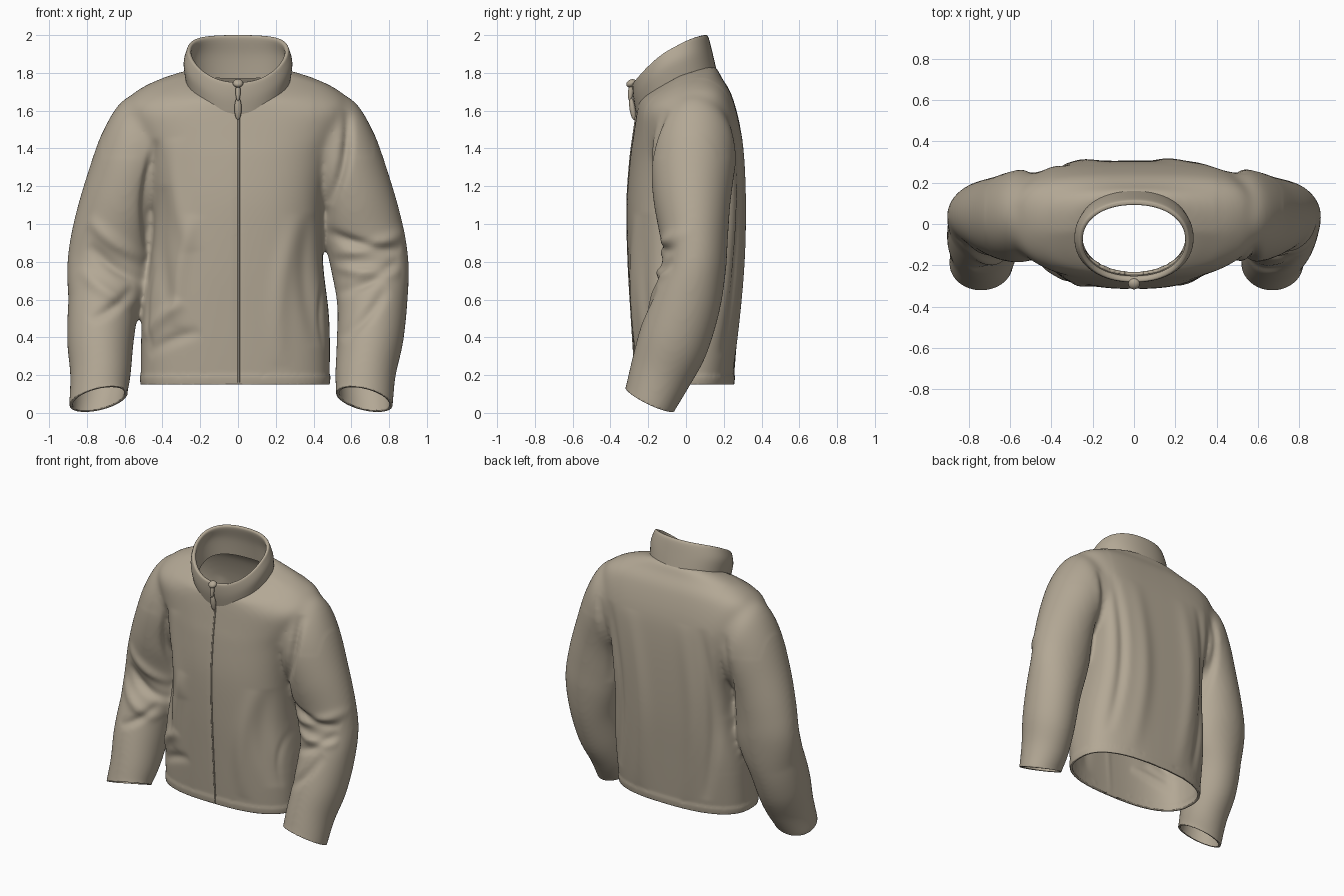
import bpy, bmesh, math
from mathutils import Vector
from mathutils.bvhtree import BVHTree

if "Cube" in bpy.data.objects:
    bpy.data.objects.remove(bpy.data.objects["Cube"])

cloth = bpy.data.materials.new("warm_tan_fleece")
cloth.diffuse_color = (0.45, 0.39, 0.30, 1)
cloth.use_nodes = True
cloth.node_tree.nodes["Principled BSDF"].inputs["Base Color"].default_value = cloth.diffuse_color
N = 64
ANG = [2 * math.pi * i / N for i in range(N)]


def spow(v, p):
    return math.copysign(abs(v) ** p, v)


def refine(rows, steps=5):
    """Catmull-Rom interpolation between parameter rows."""
    out = []
    for i in range(len(rows) - 1):
        a, b, c, d = rows[max(i - 1, 0)], rows[i], rows[i + 1], rows[min(i + 2, len(rows) - 1)]
        for s in range(steps):
            t = s / steps
            out.append([0.5 * (2 * q + (r - p) * t + (2 * p - 5 * q + 4 * r - w) * t * t
                               + (3 * q - p - 3 * r + w) * t ** 3) for p, q, r, w in zip(a, b, c, d)])
    return out + [list(rows[-1])]


def loft(bm, rings, caps=True):
    loops = [[bm.verts.new(p) for p in ring] for ring in rings]
    for a, b in zip(loops, loops[1:]):
        for i in range(N):
            bm.faces.new((a[i], a[(i + 1) % N], b[(i + 1) % N], b[i]))
    if caps:
        bm.faces.new(loops[0])
        bm.faces.new(loops[-1])


def finish(bm, name):
    bmesh.ops.recalc_face_normals(bm, faces=bm.faces)
    me = bpy.data.meshes.new(name)
    bm.to_mesh(me)
    bm.free()
    ob = bpy.data.objects.new(name, me)
    bpy.context.collection.objects.link(ob)
    me.materials.append(cloth)
    for p in me.polygons:
        p.use_smooth = True
    return ob


# torso: z, centre x, half width, front y, back y, tilt, squareness of back
torso = [(.12, -.015, .487, -.257, .245, 0, 2.5), (.2, -.015, .50, -.268, .255, 0, 2.6),
         (.5, -.012, .495, -.29, .278, 0, 3.2), (.8, -.008, .458, -.308, .298, 0, 4),
         (1.1, 0, .452, -.314, .306, 0, 5), (1.35, 0, .49, -.298, .302, .05, 5),
         (1.5, 0, .545, -.282, .285, .15, 4.5), (1.645, 0, .58, -.265, .24, .28, 3.6),
         (1.72, 0, .49, -.255, .19, .4, 2.8), (1.762, 0, .37, -.245, .165, .48, 2.5),
         (1.787, 0, .27, -.2, .14, .5, 2.5), (1.80, 0, .12, -.1, .08, .5, 2.5)]


def torso_ring(r):
    z, cx, hx, yf, yb, k, sq = r
    ring = []
    for a in ANG:
        e = 2 / (sq if a < math.pi else 2.6)
        y = (yb - yf) / 2 * spow(math.sin(a), e)
        x = cx + hx * spow(math.cos(a), 2 / sq if a < math.pi else e)
        ring.append(Vector((x, (yf + yb) / 2 + y, z + k * y * (.6 if y > 0 else 1.1))))
    return ring


# sleeve: outer x, outer z, inner x, inner z, front y, back y, front-back z difference
sleeve = [(.46, 1.685, .36, 1.20, -.15, .22, 0), (.60, 1.665, .42, 1.10, -.18, .265, 0),
          (.71, 1.505, .455, 1.05, -.185, .255, 0), (.805, 1.24, .455, .98, -.17, .235, 0),
          (.872, 1.0, .468, .87, -.14, .222, .02), (.903, .8, .495, .74, -.125, .21, .06),
          (.898, .6, .525, .57, -.18, .175, .12), (.875, .38, .522, .36, -.245, .105, .14),
          (.835, .2, .515, .2, -.29, .015, .13), (.82, .04, .52, .105, -.32, -.06, .12)]


def sleeve_axes(r, side):
    xo, zo, xi, zi, yf, yb, dz = r

    def place(x, z):    # the left sleeve hangs a little wider and touches the side
        if side < 0:
            x += .08 * max(0, (.6 - z) / .6) - .035 * math.exp(-((z - .68) / .14) ** 2) * (x < .6)
        return Vector((side * x, 0, z))
    o, i = place(xo, zo), place(xi, zi)
    return (o + i) / 2 + Vector((0, (yf + yb) / 2, 0)), (o - i) / 2, Vector((0, (yb - yf) / 2, -dz / 2))


bm = bmesh.new()
loft(bm, [torso_ring(r) for r in refine(torso)])
cuffs = []
for side in (1, -1):
    rings = []
    for r in refine(sleeve):
        c, u, v = sleeve_axes(r, side)
        rings.append([c + u * math.cos(a) + v * math.sin(a) for a in ANG])
    n = u.cross(v).normalized()
    n = -n if n.z > 0 else n
    rings.append([p + n * .05 for p in rings[-1]])
    cuffs.append((side, c, n))
    loft(bm, rings)
jacket = finish(bm, "jacket_body_and_sleeves")

# fuse torso and sleeves into one skin
bpy.context.view_layer.objects.active = jacket
mod = jacket.modifiers.new("fuse", 'REMESH')
mod.mode, mod.voxel_size = 'VOXEL', .0125
bpy.ops.object.modifier_apply(modifier="fuse")
bm = bmesh.new()
bm.from_mesh(jacket.data)


def relax(verts, times):
    for _ in range(times):
        bmesh.ops.smooth_vert(bm, verts=verts, factor=.5, use_axis_x=True, use_axis_y=True, use_axis_z=True)
    bm.normal_update()


relax(bm.verts, 6)
relax([v for v in bm.verts if v.co.z > 1.35 and .4 < abs(v.co.x) < .72], 20)
relax([v for v in bm.verts if .45 < v.co.z < 1.4 and .42 < abs(v.co.x) < .54], 6)

# cloth folds: side (-1 front, 1 back), x1, z1, x2, z2, width, depth
folds = [(-1, -.45, 1.45, -.49, .85, .022, -.03), (-1, -.36, 1.45, -.26, .85, .055, .016),
         (-1, -.25, 1.05, -.34, .45, .045, .018), (-1, -.30, .60, -.50, .40, .035, .022),
         (-1, -.20, .44, -.48, .32, .03, -.016), (-1, -.41, 1.2, -.38, .55, .045, -.02),
         (-1, .29, 1.05, .20, .25, .05, .014), (-1, .36, 1.05, .40, .35, .045, -.016),
         (-1, .50, 1.1, .60, 1.6, .025, -.034), (-1, .46, .95, .86, .85, .028, -.03),
         (-1, .50, .83, .90, .95, .035, .022), (-1, .50, .77, .86, .73, .03, .022),
         (-1, .53, .62, .86, .80, .028, -.022), (-1, .55, .38, .80, .66, .03, -.02),
         (-1, -.80, 1.02, -.50, .80, .035, .02), (-1, -.80, .88, -.50, .68, .03, -.024),
         (-1, -.85, .76, -.55, .55, .035, .018), (-1, -.78, .48, -.54, .66, .028, -.02)]
folds2 = [(1, -.36, 1.5, -.36, .25, .035, -.022), (1, .38, 1.5, .36, .3, .035, -.022),
          (1, -.22, 1.5, -.22, .2, .06, .012), (1, .2, 1.5, .18, .2, .06, .014),
          (1, .50, 1.5, .48, .85, .025, -.018), (1, -.50, 1.5, -.48, .85, .025, -.018),
          (-1, 0, .1, 0, 1.65, .014, -.006),
          (-1, .46, .78, .44, .34, .012, -.01), (-1, -.46, .78, -.47, .34, .012, -.01)]
moves = []
for v in bm.verts:
    x, z, d = v.co.x, v.co.z, 0
    for s, x1, z1, x2, z2, w, h in folds + folds2:
        face = s * v.normal.y
        if face <= 0:
            continue
        dx, dz = x2 - x1, z2 - z1
        size = math.hypot(dx, dz)
        t = ((x - x1) * dx + (z - z1) * dz) / size ** 2
        if 0 < t < 1:   # bowed stroke that fades out at both ends
            fade = math.sin(math.pi * t)
            q = (((x - x1) * dz - (z - z1) * dx) / size - (.06 * size * (fade - .5) if x1 else 0)) / w
            if abs(q) < 3:
                d += h * math.exp(-q * q) * math.sqrt(face) * fade ** .7
    if z < .195 and -.53 < x < .5:      # hem band
        d += .006
    moves.append(d)
for v, d in zip(bm.verts, moves):
    v.co += v.normal * d
relax(bm.verts, 2)
skin = BVHTree.FromBMesh(bm)


def cut(test, co, no):
    faces = [f for f in bm.faces if test(f.calc_center_median())]
    geom = set(faces)
    for f in faces:
        geom.update(f.edges)
        geom.update(f.verts)
    bmesh.ops.bisect_plane(bm, geom=list(geom), plane_co=co, plane_no=no, clear_outer=True)


# open the hem, cuffs and neck
cut(lambda c: c.z < .25 and -.535 < c.x < .503, (0, 0, .15), (0, 0, -1))
for side, c0, n in cuffs:
    cut(lambda c: c.z < .22 and (c.x > .503 if side > 0 else c.x < -.535), c0, n)


def neck(c):
    return math.hypot(c.x / .266, (c.y + .048) / .198)


hole = [f for f in bm.faces if f.normal.z > .1 and f.calc_center_median().z > 1.5
        and neck(f.calc_center_median()) < 1]
bmesh.ops.delete(bm, geom=hole, context='FACES')
for v in bm.verts:      # true the ragged neck edge to an ellipse
    if v.is_boundary and v.co.z > 1.4:
        k = 1 / neck(v.co)
        v.co.x, v.co.y = v.co.x * k, (v.co.y + .048) * k - .048
bm.to_mesh(jacket.data)
bm.free()
for p in jacket.data.polygons:
    p.use_smooth = True
mod = jacket.modifiers.new("cloth_thickness", 'SOLIDIFY')
mod.thickness, mod.offset = .016, -1

# collar: half width, front y, back y, front z, back z, side raise
collar = [(.276, -.259, .165, 1.565, 1.80, .075), (.288, -.278, .142, 1.66, 1.90, .07),
          (.273, -.282, .120, 1.735, 1.985, .05), (.262, -.272, .105, 1.75, 2.0, .05),
          (.248, -.252, .092, 1.735, 1.985, .05), (.258, -.25, .116, 1.66, 1.89, .07),
          (.250, -.232, .132, 1.55, 1.77, .07)]


def collar_ring(r):
    hx, yf, yb, zf, zb, up = r
    return [Vector((hx * spow(math.cos(a), .92), (yf + yb) / 2 + (yb - yf) / 2 * spow(math.sin(a), .92),
                    (zf + zb) / 2 + (zb - zf) / 2 * math.sin(a) + up * math.cos(a) ** 2)) for a in ANG]


bm = bmesh.new()
loft(bm, [collar_ring(r) for r in refine(collar)], False)
finish(bm, "collar")


def tube(name, pts, radius, closed=False):
    cu = bpy.data.curves.new(name, 'CURVE')
    cu.dimensions, cu.bevel_depth, cu.bevel_resolution = '3D', radius, 2
    sp = cu.splines.new('POLY')
    sp.points.add(len(pts) - 1)
    for q, p in zip(sp.points, pts):
        q.co = (*p, 1)
    sp.use_cyclic_u = closed
    cu.materials.append(cloth)
    bpy.context.collection.objects.link(bpy.data.objects.new(name, cu))


# collar seam and front zip
tube("collar_seam", collar_ring(collar[0]), .006, True)
hits = [skin.ray_cast(Vector((.004, -1, .16 + i * .0237)), Vector((0, 1, 0)))[0] for i in range(60)]
line = [h for h in hits if h]
line += [Vector((0, y, z)) for y, z in ((-.265, 1.6), (-.277, 1.66), (-.281, 1.72), (-.275, 1.748))]
tube("front_zip", line, .006)


# zip slider and pull tab
def blob(name, loc, size, tilt):
    bpy.ops.mesh.primitive_uv_sphere_add(segments=20, ring_count=12, location=loc, rotation=(tilt, 0, 0))
    ob = bpy.context.object
    ob.name, ob.scale = name, size
    ob.data.materials.append(cloth)
    bpy.ops.object.shade_smooth()


blob("zip_slider", (0, -.290, 1.745), (.028, .028, .02), .5)
blob("zip_pull_link", (0, -.293, 1.70), (.013, .014, .05), -.1)
blob("zip_pull_tab", (0, -.283, 1.61), (.019, .016, .06), .15)
